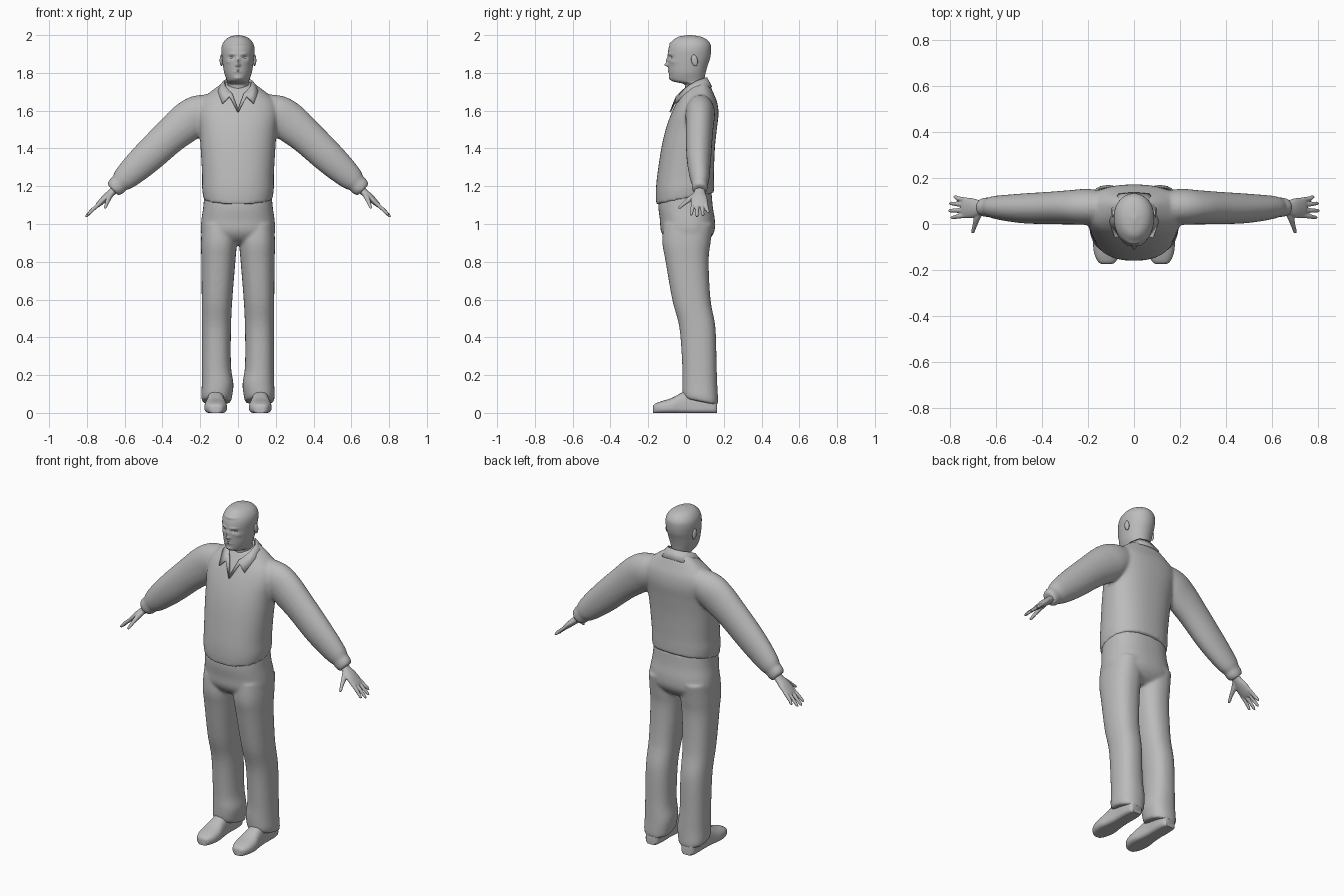
import bpy, bmesh, math
from mathutils import Vector

grey = bpy.data.materials.new("plain grey")
grey.diffuse_color = (0.5, 0.5, 0.5, 1)


def dense(rows, k):
    """Smoothly interpolate a short table of cross-section rows."""
    out = []
    for i in range(len(rows) - 1):
        a, b, c, d = (rows[max(0, min(len(rows) - 1, i + j))] for j in (-1, 0, 1, 2))
        for s in range(k):
            t = s / k
            out.append([q + 0.5 * t * (r - p + t * (2*p - 5*q + 4*r - w + t * (3*(q - r) + w - p)))
                        for p, q, r, w in zip(a, b, c, d)])
    return out + [list(rows[-1])]


def loft(bm, stations, seg=32, p=2.0):
    """Skin closed rings; each station is (centre, side axis, front axis, back axis)."""
    rings = []
    for c, u, f, b in stations:
        ring = []
        for i in range(seg):
            a = 2 * math.pi * i / seg
            co, si = math.cos(a), math.sin(a)
            x = math.copysign(abs(co) ** (2 / p), co)
            y = abs(si) ** (2 / p)
            ring.append(bm.verts.new(Vector(c) + Vector(u) * x + Vector(b if si > 0 else f) * y))
        rings.append(ring)
    for r, s in zip(rings, rings[1:]):
        for i in range(seg):
            j = (i + 1) % seg
            bm.faces.new((r[i], r[j], s[j], s[i]))
    bm.faces.new(rings[0])
    bm.faces.new(rings[-1])


def upright(rows, s=1):
    """Rows (z, centre x, half width, front y, back y, slope) to stations."""
    out = []
    for z, cx, hw, yf, yb, k in rows:
        m = (yf + yb) / 2 + 0.01
        out.append(((s * cx, m, z + k * m), (hw, 0, 0), (0, yf - m, k * (yf - m)), (0, yb - m, k * (yb - m))))
    return out


def limb(rows, s=1):
    """Rows (x, y, z, thickness, y radius) along a path to stations."""
    out = []
    for i, (x, y, z, t, ry) in enumerate(rows):
        a, b = rows[max(0, i - 1)], rows[min(len(rows) - 1, i + 1)]
        d = Vector((b[0] - a[0], b[1] - a[1], b[2] - a[2])).normalized()
        n = d.cross(Vector((0, 1, 0))).normalized() * t
        v = n.cross(d).normalized() * ry
        out.append(((s * x, y, z), (s * n.x, n.y, n.z), (-s * v.x, -v.y, -v.z), (s * v.x, v.y, v.z)))
    return out


def finish(bm, name, voxel=0, smooth=0, angle=40):
    bmesh.ops.recalc_face_normals(bm, faces=bm.faces)
    me = bpy.data.meshes.new(name)
    bm.to_mesh(me)
    bm.free()
    ob = bpy.data.objects.new(name, me)
    bpy.context.collection.objects.link(ob)
    me.materials.append(grey)
    bpy.ops.object.select_all(action='DESELECT')
    bpy.context.view_layer.objects.active = ob
    ob.select_set(True)
    if voxel:
        m = ob.modifiers.new("blend", 'REMESH')
        m.mode, m.voxel_size = 'VOXEL', voxel
        bpy.ops.object.modifier_apply(modifier="blend")
    if smooth:
        m = ob.modifiers.new("soften", 'SMOOTH')
        m.factor, m.iterations = 0.5, smooth
        bpy.ops.object.modifier_apply(modifier="soften")
    bpy.ops.object.shade_smooth_by_angle(angle=math.radians(angle))
    return ob


# shirt: torso and sleeves blended together
bm = bmesh.new()
torso = [(1.135, 0, .183, -.158, .148, .2), (1.19, 0, .19, -.16, .148, .17), (1.26, 0, .19, -.154, .148, .1),
         (1.4, 0, .198, -.131, .153, 0), (1.5, 0, .205, -.108, .163, 0), (1.58, 0, .215, -.08, .172, 0),
         (1.64, 0, .205, -.052, .166, 0), (1.68, 0, .165, -.03, .148, .05), (1.712, 0, .11, -.01, .125, .2),
         (1.725, 0, .075, .0, .11, .3)]
loft(bm, upright(dense(torso, 5)), 48, 2.35)
sleeve = [(.1, .075, 1.62, .07, .065), (.2, .075, 1.585, .1, .078), (.27, .073, 1.54, .105, .075),
          (.36, .07, 1.465, .094, .071), (.47, .068, 1.362, .087, .066), (.55, .07, 1.288, .077, .058),
          (.605, .073, 1.237, .064, .05), (.63, .073, 1.213, .05, .042), (.643, .073, 1.2, .052, .043),
          (.664, .073, 1.18, .042, .038)]
for s in (1, -1):
    loft(bm, limb(dense(sleeve, 4), s), 32)
finish(bm, "shirt", .009, 5)

# trousers: hips and two legs blended together
bm = bmesh.new()
hips = [(1.17, 0, .178, -.14, .135, 0), (1.09, 0, .184, -.146, .142, 0), (1.02, 0, .194, -.138, .153, 0),
        (.96, 0, .196, -.132, .15, 0), (.915, 0, .17, -.1, .12, 0), (.89, 0, .1, -.05, .08, 0)]
loft(bm, upright(dense(hips, 4)), 48, 2.4)
leg = [(1.0, .1, .092, -.12, .145, 0), (.9, .101, .095, -.125, .13, 0), (.8, .104, .09, -.108, .12, 0),
       (.6, .111, .081, -.073, .13, 0), (.45, .114, .077, -.035, .156, 0), (.25, .114, .077, -.02, .162, 0),
       (.16, .108, .084, -.02, .166, -.1), (.1, .113, .081, -.018, .17, -.2), (.075, .113, .074, -.01, .168, -.2)]
for s in (1, -1):
    loft(bm, upright(dense(leg, 5), s), 32, 2.3)
finish(bm, "trousers", .009, 4)

# shoes: flat soles, rounded toes
shoe = [(-.175, .02, .035), (-.165, .038, .048), (-.13, .055, .062), (-.08, .06, .077), (-.03, .052, .103),
        (.03, .046, .13), (.1, .047, .13), (.15, .042, .1), (.165, .03, .08)]
for s, side in ((1, "left"), (-1, "right")):
    bm = bmesh.new()
    loft(bm, [((s * .118, y, .025), (hw, 0, 0), (0, 0, -.03), (0, 0, h - .025))
              for y, hw, h in dense(shoe, 4)], 32, 2.6)
    for v in bm.verts:
        v.co.z = max(0, v.co.z)
    finish(bm, side + "_shoe")

# hands: palm, four fingers and a thumb
palm = [(.63, .073, 1.205, .022, .026), (.665, .072, 1.17, .02, .029), (.70, .07, 1.14, .019, .042),
        (.735, .07, 1.107, .014, .045), (.75, .07, 1.093, .009, .04)]
fingers = [(.104, .785, .118, 1.058), (.083, .805, .09, 1.042), (.06, .808, .058, 1.037), (.038, .798, .028, 1.046)]
for s, side in ((1, "left"), (-1, "right")):
    bm = bmesh.new()
    loft(bm, limb(dense(palm, 4), s), 24)
    for ky, tx, ty, tz in fingers:
        loft(bm, limb([(.725, ky, 1.115, .01, .011), (.768, (ky + ty) / 2, 1.077, .01, .01),
                       (tx - .007, ty, tz + .007, .008, .008), (tx, ty, tz, .004, .004)], s), 12)
    loft(bm, limb([(.668, .06, 1.163, .014, .015), (.685, .025, 1.135, .014, .015), (.694, -.008, 1.11, .01, .01),
                   (.702, -.033, 1.088, .008, .008), (.704, -.039, 1.083, .004, .004)], s), 12)
    finish(bm, side + "_hand", .0035, 3)

# head and neck, with the face modelled by soft bumps
bm = bmesh.new()
head = [(1.62, 0, .055, .0, .1, 0), (1.72, 0, .056, -.004, .1, 0), (1.742, 0, .056, -.015, .1, 0),
        (1.754, 0, .057, -.066, .098, 0), (1.768, 0, .062, -.083, .098, 0), (1.8, 0, .073, -.09, .104, 0),
        (1.84, 0, .08, -.093, .115, 0), (1.88, 0, .085, -.096, .128, 0), (1.92, 0, .088, -.094, .133, 0),
        (1.95, 0, .083, -.085, .13, 0), (1.975, 0, .067, -.066, .112, 0), (1.991, 0, .043, -.04, .08, 0),
        (2.0, 0, .008, .01, .03, 0)]
loft(bm, upright(dense(head, 8)), 96, 2.05)
bumps = [(-.012, 0, 1.864, .008, .016), (-.02, 0, 1.842, .011, .009), (.012, .034, 1.882, .014, .008),
         (-.005, .03, 1.9, .02, .006), (-.006, 0, 1.812, .018, .009), (.006, 0, 1.814, .02, .0028),
         (-.006, 0, 1.772, .02, .01), (-.006, 0, 1.957, .04, .008), (-.004, .055, 1.858, .012, .01)]
for v in bm.verts:
    if v.co.y < 0 and v.co.z > 1.75:
        v.co.y += sum(a * math.exp(-((abs(v.co.x) - x) / sx) ** 2 - ((v.co.z - z) / sz) ** 2)
                      for a, x, z, sx, sz in bumps)
finish(bm, "head", angle=60)


def ball(name, loc, size, tilt=0):
    bm = bmesh.new()
    bmesh.ops.create_uvsphere(bm, u_segments=20, v_segments=12, radius=1)
    for v in bm.verts:
        v.co = Vector((v.co.x * size[0], v.co.y * size[1], v.co.z * size[2]))
    ob = finish(bm, name)
    ob.location = loc
    ob.rotation_euler = (tilt, 0, 0)


# eyes and ears
for s, side in ((1, "left"), (-1, "right")):
    ball(side + "_eye", (s * .034, -.067, 1.881), (.014, .012, .009))
    ball(side + "_ear", (s * .088, .045, 1.866), (.009, .017, .031), .2)

# collar and neck opening: one half strip, mirrored
top = [(0, .108, 1.775), (.045, .098, 1.772), (.072, .06, 1.758), (.068, .015, 1.733), (.045, -.02, 1.705),
       (.03, -.035, 1.69), (.002, -.076, 1.61)]
low = [(0, .135, 1.725), (.065, .13, 1.722), (.105, .07, 1.718), (.105, .01, 1.70), (.083, -.057, 1.637),
       (.045, -.05, 1.675), (.002, -.084, 1.592)]
bm = bmesh.new()
for s in (1, -1):
    pair = [[bm.verts.new((s * x, y, z)) for x, y, z in row] for row in (top, low)]
    for i in range(len(top) - 1):
        bm.faces.new((pair[0][i], pair[0][i + 1], pair[1][i + 1], pair[1][i]))
bmesh.ops.remove_doubles(bm, verts=bm.verts, dist=.001)
collar = finish(bm, "collar")
m = collar.modifiers.new("cloth", 'SOLIDIFY')
m.thickness, m.offset = .008, 0
